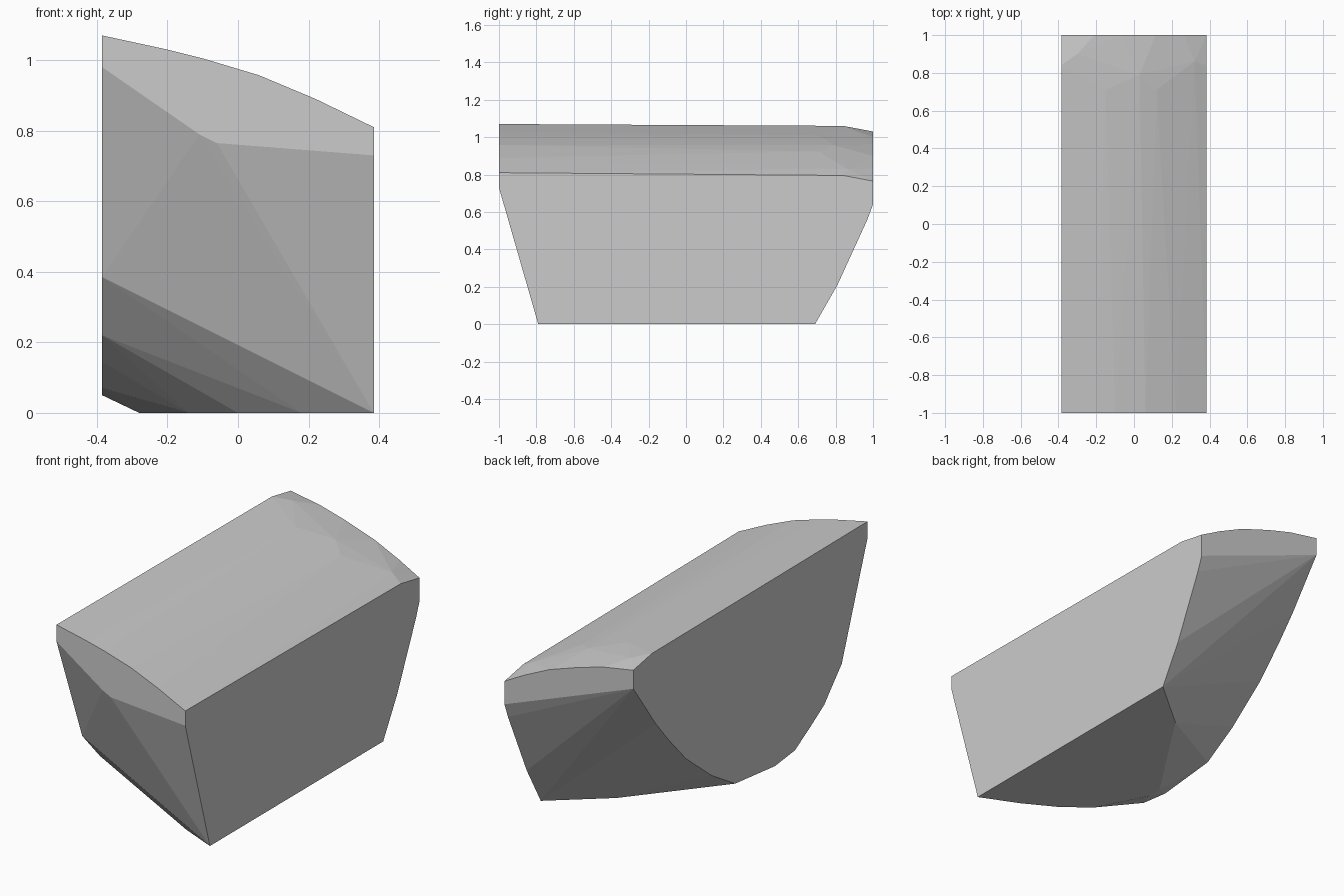
import bpy
import bmesh

if "Cube" in bpy.data.objects:
    bpy.data.objects.remove(bpy.data.objects["Cube"])

HALF = 0.385  # half width in x

# Side outlines as (y, z)
left_side = [(-1, 1.07), (-1, 0.98), (-0.78, 0.385), (-0.63, 0.22), (-0.51, 0.145),
             (-0.38, 0.07), (-0.21, 0.05), (0.13, 0.085), (0.33, 0.205), (0.55, 0.38),
             (0.70, 0.54), (0.81, 0.67), (1, 0.93), (1, 1.03), (0.84, 1.06)]
right_side = [(-1, 0.81), (-1, 0.73), (-0.79, 0), (0.69, 0), (0.81, 0.21),
              (0.97, 0.56), (1, 0.64), (1, 0.765), (0.84, 0.795)]

# Flat underside as (x, y)
underside = [(0.10, 0.45), (-0.28, -0.13), (-0.28, -0.22), (-0.14, -0.49),
             (0.0, -0.60), (0.18, -0.70)]

# Flat end bands as (x, z): curved top edge, plus the lower corner in front
front_band = [(-0.2, 1.03), (-0.1, 1.005), (0.06, 0.957), (0.22, 0.89),
              (-0.11, 0.79), (-0.06, 0.765)]
back_band = [(-0.21, 1.0), (-0.065, 0.96), (0.115, 0.90), (0.265, 0.83)]

# Where the curved top starts to roll down at the back, as (x, y, z)
rear_roll = [(-0.3, 0.9, 1.037), (-0.15, 0.71, 1.009), (0.03, 0.79, 0.957),
             (0.12, 0.71, 0.924), (0.32, 0.86, 0.83)]

points = [(-HALF, y, z) for y, z in left_side]
points += [(HALF, y, z) for y, z in right_side]
points += [(x, y, 0) for x, y in underside]
points += [(x, -1, z) for x, z in front_band]
points += [(x, 1, z) for x, z in back_band]
points += rear_roll

# Wrap the outlines into one faceted convex block
bm = bmesh.new()
for p in points:
    bm.verts.new(p)
hull = bmesh.ops.convex_hull(bm, input=bm.verts)
loose = {v for v in hull["geom_interior"] + hull["geom_unused"]
         if isinstance(v, bmesh.types.BMVert)}
bmesh.ops.delete(bm, geom=list(loose), context="VERTS")
bmesh.ops.dissolve_limit(bm, angle_limit=0.005, verts=bm.verts, edges=bm.edges)
bmesh.ops.recalc_face_normals(bm, faces=bm.faces)

mesh = bpy.data.meshes.new("stone_block")
bm.to_mesh(mesh)
bm.free()

grey = bpy.data.materials.new("light_grey")
grey.diffuse_color = (0.6, 0.6, 0.6, 1)
grey.use_nodes = True
grey.node_tree.nodes["Principled BSDF"].inputs["Base Color"].default_value = grey.diffuse_color
mesh.materials.append(grey)
block = bpy.data.objects.new("stone_block", mesh)
bpy.context.collection.objects.link(block)
